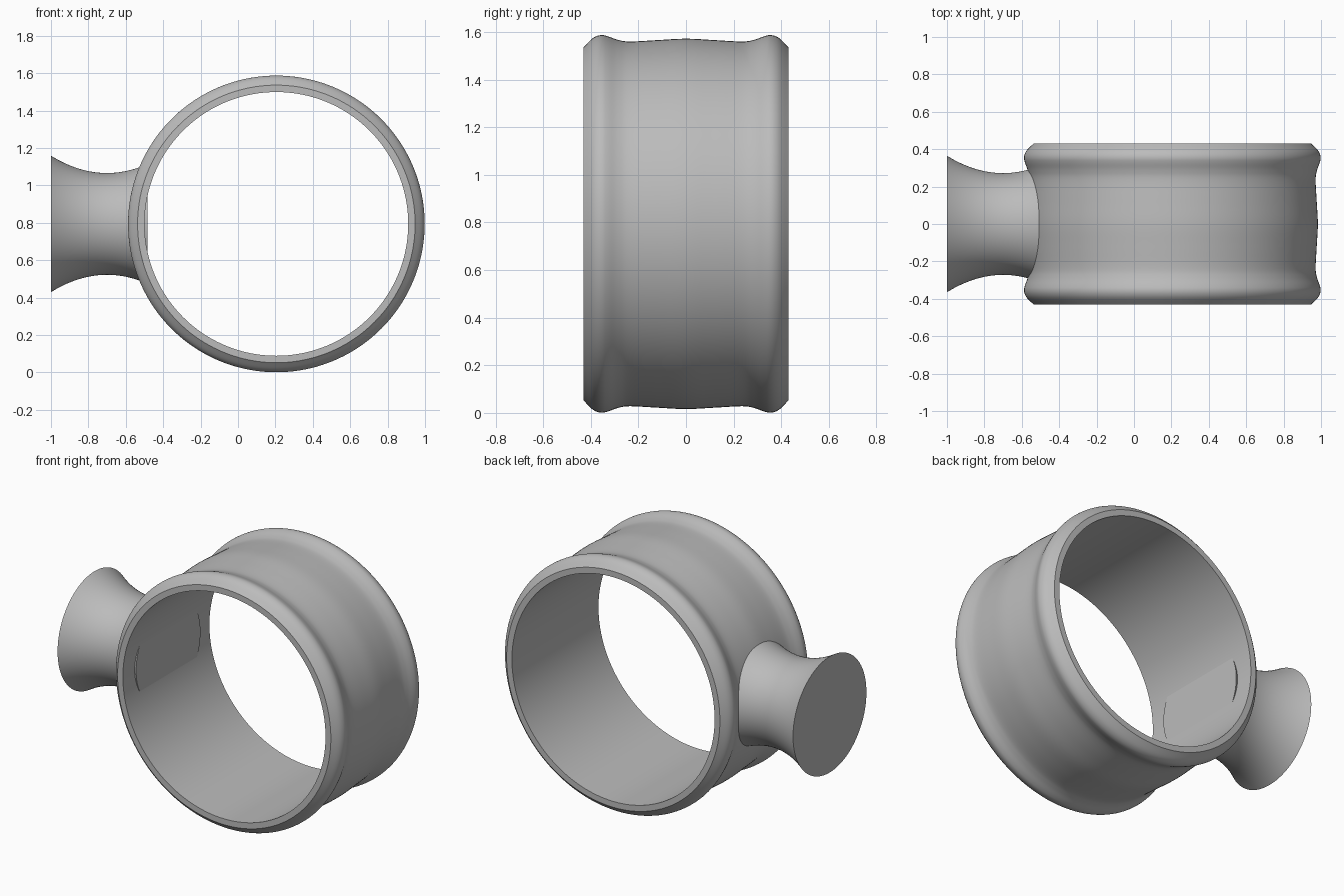
import bpy, bmesh, math
from mathutils import Vector

cube = bpy.data.objects.get("Cube")
if cube:
    bpy.data.objects.remove(cube, do_unlink=True)

CENTRE = Vector((0.205, 0, 0.794))
SEGMENTS = 160

grey = bpy.data.materials.new("plain grey")
grey.use_nodes = True
grey.diffuse_color = (0.5, 0.5, 0.5, 1)
grey.node_tree.nodes["Principled BSDF"].inputs["Base Color"].default_value = (0.5, 0.5, 0.5, 1)


def smooth_path(pts, steps=5):
    """Catmull-Rom curve through (position, radius) points."""
    pts = [Vector(p) for p in pts]
    ext = [2 * pts[0] - pts[1]] + pts + [2 * pts[-1] - pts[-2]]
    out = []
    for a, b, c, d in zip(ext, ext[1:], ext[2:], ext[3:]):
        for i in range(steps):
            t = i / steps
            out.append(0.5 * (2 * b + (c - a) * t + (2 * a - 5 * b + 4 * c - d) * t * t
                              + (3 * b - a - 3 * c + d) * t ** 3))
    return out + [pts[-1]]


def lathe(name, profile, place, closed):
    """Turn a profile; closed loops it, otherwise both ends are capped."""
    bm = bmesh.new()
    rings = []
    for pos, r in profile:
        rings.append([bm.verts.new(place(pos, r * math.cos(a), r * math.sin(a)))
                      for a in (math.tau * i / SEGMENTS for i in range(SEGMENTS))])
    pairs = list(zip(rings, rings[1:]))
    if closed:
        pairs.append((rings[-1], rings[0]))
    else:
        bm.faces.new(rings[0])
        bm.faces.new(rings[-1])
    for lo, hi in pairs:
        for i in range(SEGMENTS):
            j = (i + 1) % SEGMENTS
            bm.faces.new((lo[i], lo[j], hi[j], hi[i]))
    bmesh.ops.recalc_face_normals(bm, faces=bm.faces)
    mesh = bpy.data.meshes.new(name)
    bm.to_mesh(mesh)
    bm.free()
    mesh.materials.append(grey)
    obj = bpy.data.objects.new(name, mesh)
    bpy.context.collection.objects.link(obj)
    bpy.ops.object.select_all(action='DESELECT')
    obj.select_set(True)
    bpy.context.view_layer.objects.active = obj
    bpy.ops.object.shade_smooth_by_angle(angle=math.radians(28))
    return obj


# Ring band: rolled lips, slightly bulging middle, straight bore
half = [(0.43, 0.742), (0.398, 0.775), (0.375, 0.789), (0.352, 0.793),
        (0.328, 0.788), (0.285, 0.773), (0.235, 0.766), (0.12, 0.772)]
outer = smooth_path(half + [(0, 0.778)] + [(-y, r) for y, r in reversed(half)])
lathe("ring_band", outer + [Vector((-0.43, 0.705)), Vector((0.43, 0.705))],
      lambda p, u, v: CENTRE + Vector((u, p, v)), True)

# Flared neck: waisted plug whose flat inner end just shows in the bore
X0, X1, WAIST = -1.0, -0.485, -0.7
neck = []
for i in range(25):
    x = X0 + (X1 - X0) * i / 24
    neck.append((x, 0.272 + 1.03 * (x - WAIST) ** 2))
lathe("flared_neck", neck, lambda p, u, v: Vector((p, u, CENTRE.z + v)), False)
